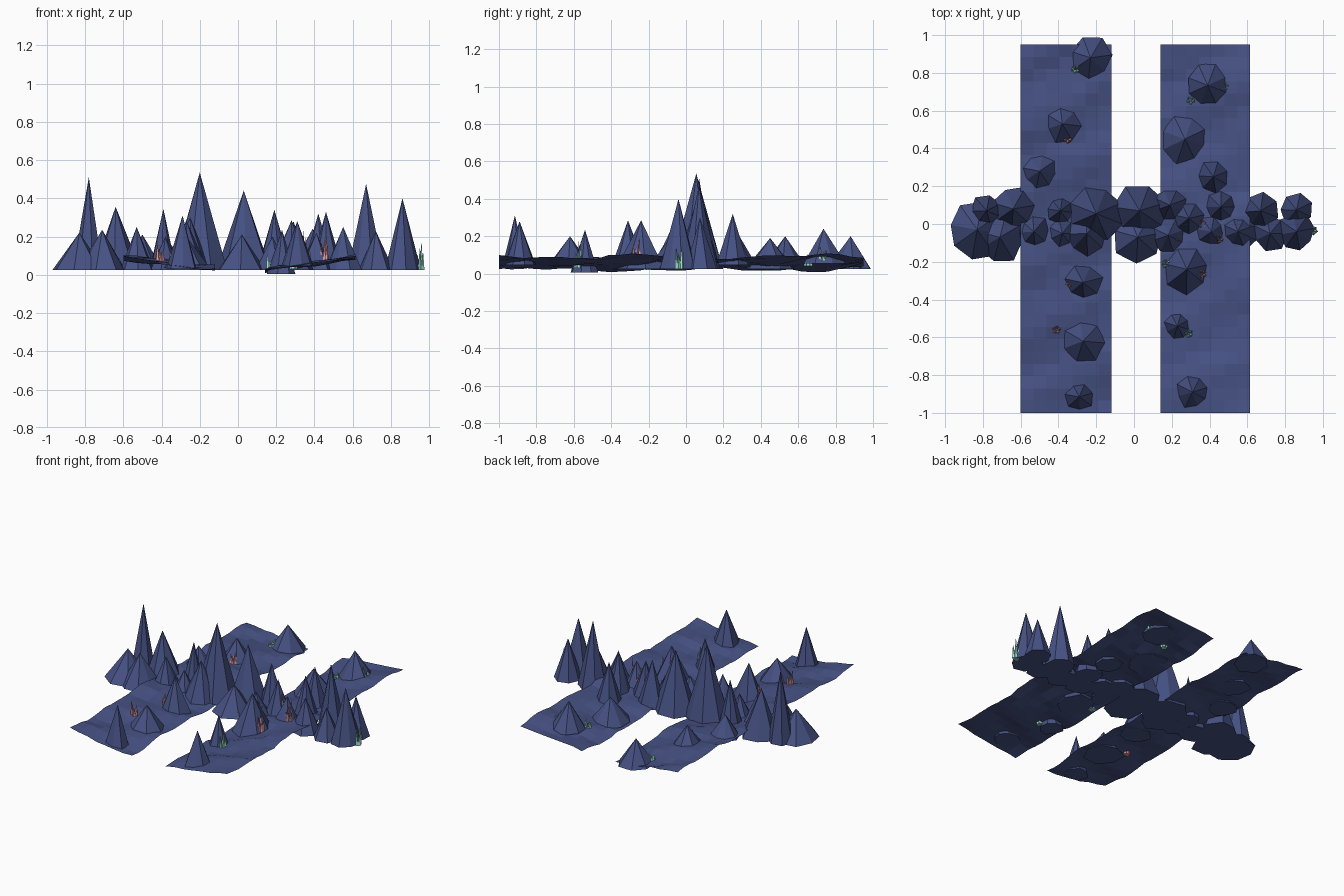
import bpy
import bmesh
import math
import random
from mathutils import Vector

random.seed(7)
GROUND = 0.025

default_cube = bpy.data.objects.get("Cube")
if default_cube:
    bpy.data.objects.remove(default_cube, do_unlink=True)


def make_material(name, colour):
    material = bpy.data.materials.new(name)
    material.use_nodes = True
    material.diffuse_color = (*colour, 1)
    shader = material.node_tree.nodes["Principled BSDF"]
    shader.inputs["Base Color"].default_value = (*colour, 1)
    shader.inputs["Roughness"].default_value = 0.9
    return material


rock = make_material("slate blue rock", (0.062, 0.084, 0.23))
mint = make_material("mint crystal", (0.4, 0.88, 0.72))
pink = make_material("pink crystal", (0.88, 0.38, 0.43))


def finish(bm, name, material):
    """Turn a bmesh into a flat shaded object."""
    mesh = bpy.data.meshes.new(name)
    bm.to_mesh(mesh)
    bm.free()
    mesh.materials.append(material)
    obj = bpy.data.objects.new(name, mesh)
    bpy.context.collection.objects.link(obj)
    return obj


def add_spike(bm, base, tip, radius, sides, jitter):
    """Closed pointed shape with an uneven base ring."""
    turn = random.uniform(0, math.tau)
    ring = []
    for i in range(sides):
        angle = turn + math.tau * i / sides
        reach = radius * random.uniform(1 - jitter, 1 + jitter)
        offset = Vector((math.cos(angle), math.sin(angle), 0)) * reach
        ring.append(bm.verts.new(base + offset))
    apex = bm.verts.new(tip)
    bm.faces.new(ring[::-1])
    for i, vert in enumerate(ring):
        bm.faces.new((vert, ring[(i + 1) % sides], apex))


def bank_height(x, y):
    """Rolling ground that climbs towards the outer edges."""
    if x < 0:
        slope = 0.038 + 0.052 * (-0.12 - x) / 0.48
    else:
        slope = 0.022 + 0.07 * (x - 0.14) / 0.47
    wave = math.sin(y * 7 + x * 5) * 0.008
    wave += math.sin(y * 17 - x * 9) * 0.008
    return slope + wave


def build_bank(name, x_min, x_max, columns=7, rows=30):
    bm = bmesh.new()
    bmesh.ops.create_grid(bm, x_segments=columns, y_segments=rows, size=0.5)
    for vert in bm.verts:
        x = x_min + (vert.co.x + 0.5) * (x_max - x_min)
        y = -1 + (vert.co.y + 0.5) * 1.95
        z = bank_height(x, y) + random.uniform(-0.005, 0.005)
        vert.co = (x, y, z)
    finish(bm, name, rock)


def build_peaks(name, peaks, floor=None):
    """Each peak is x, y, base radius, tip height; no floor means on a bank."""
    for number, (x, y, radius, top) in enumerate(peaks, 1):
        foot = floor
        if floor is None:
            foot = max(GROUND, bank_height(x, y) - 0.015)
        bm = bmesh.new()
        add_spike(bm, Vector((x, y, foot)), Vector((x, y, top)),
                  radius, random.choice((7, 8)), 0.12)
        finish(bm, f"{name}_{number}", rock)


def build_crystals(name, clusters, material):
    """Each cluster is x, y, foot height, tip height."""
    for number, (x, y, foot, top) in enumerate(clusters, 1):
        bm = bmesh.new()
        for i in range(5):
            angle = math.tau * i / 5 + number
            outward = Vector((math.cos(angle), math.sin(angle), 0))
            base = Vector((x, y, foot)) + outward * 0.013
            length = (top - foot) * (1 if i == 0 else random.uniform(0.45, 0.8))
            tip = base + outward * 0.006 + Vector((0, 0, length))
            add_spike(bm, base, tip, 0.012, 4, 0.1)
        finish(bm, f"{name}_{number}", material)


# Two sloping ground strips
build_bank("right_bank", -0.6, -0.12)
build_bank("left_bank", 0.14, 0.615)

# Dense ridge crossing both strips
build_peaks("ridge_right_peak", [
    (-0.78, 0.07, 0.088, 0.51), (-0.83, -0.03, 0.15, 0.22),
    (-0.64, 0.08, 0.12, 0.355), (-0.71, -0.07, 0.13, 0.235),
    (-0.53, -0.04, 0.098, 0.25), (-0.39, 0.07, 0.075, 0.345),
    (-0.38, -0.05, 0.088, 0.2), (-0.25, -0.05, 0.12, 0.3),
    (-0.2, 0.055, 0.14, 0.535), (0.03, 0.07, 0.14, 0.44),
    (0.02, -0.07, 0.135, 0.21),
], GROUND)
build_peaks("ridge_left_peak", [
    (0.19, 0.1, 0.09, 0.34), (0.18, -0.06, 0.1, 0.2),
    (0.29, 0.03, 0.095, 0.28), (0.46, 0.09, 0.09, 0.33),
    (0.41, -0.04, 0.095, 0.22), (0.55, -0.04, 0.098, 0.25),
    (0.67, 0.07, 0.095, 0.475), (0.72, -0.05, 0.092, 0.23),
    (0.86, 0.075, 0.09, 0.3), (0.86, -0.04, 0.1, 0.4),
], GROUND)

# Scattered peaks standing on the strips
build_peaks("right_bank_peak", [
    (-0.23, 0.88, 0.118, 0.2), (-0.38, 0.53, 0.105, 0.2),
    (-0.5, 0.28, 0.095, 0.21), (-0.27, -0.31, 0.1, 0.285),
    (-0.27, -0.62, 0.13, 0.2), (-0.29, -0.915, 0.078, 0.31),
])
build_peaks("left_bank_peak", [
    (0.39, 0.735, 0.12, 0.24), (0.27, 0.45, 0.13, 0.19),
    (0.42, 0.25, 0.088, 0.32), (0.28, -0.24, 0.125, 0.285),
    (0.31, -0.89, 0.085, 0.28),
])
build_peaks("low_left_bank_peak", [(0.23, -0.54, 0.075, 0.235)], 0.005)

# Small crystal clusters at the feet of the peaks
build_crystals("mint_crystals", [
    (0.95, -0.035, 0.025, 0.175), (0.29, -0.58, 0.03, 0.17),
    (0.17, -0.21, 0.02, 0.12), (0.48, 0.73, 0.07, 0.15),
    (0.22, -0.07, 0.03, 0.16), (0.3, 0.655, 0.04, 0.11),
    (-0.31, 0.82, 0.05, 0.11),
], mint)
build_crystals("pink_crystals", [
    (0.45, -0.08, 0.06, 0.23), (0.36, -0.265, 0.05, 0.2),
    (0.36, 0, 0.05, 0.23), (-0.41, -0.56, 0.06, 0.18),
    (-0.34, -0.31, 0.06, 0.16), (-0.35, 0.45, 0.06, 0.15),
], pink)
